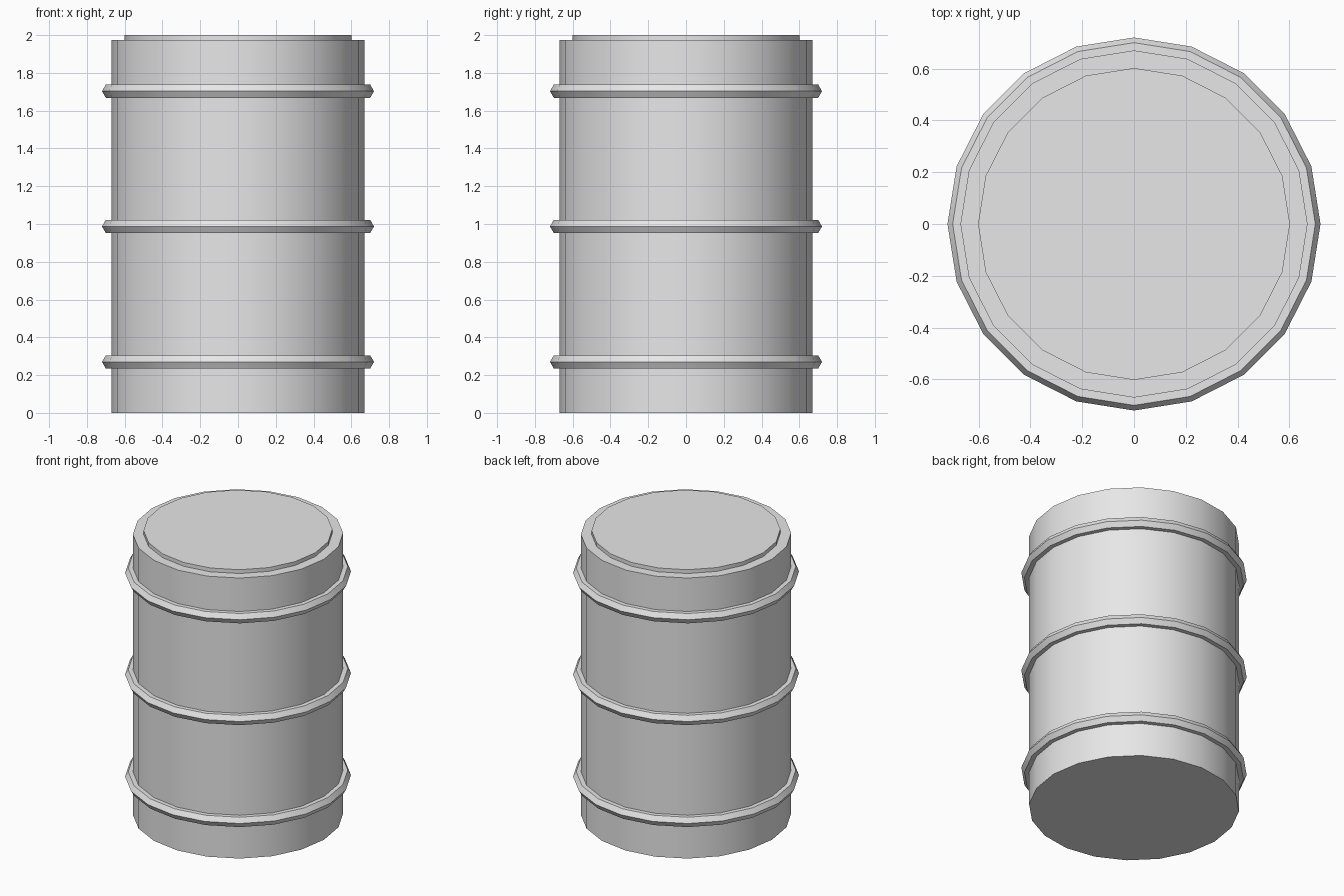
import bpy
import math

SIDES = 20

cube = bpy.data.objects.get("Cube")
if cube:
    bpy.data.objects.remove(cube, do_unlink=True)

# Single painted-metal colour
grey = bpy.data.materials.new("light_grey")
grey.use_nodes = True
colour = (0.8, 0.8, 0.8, 1.0)
grey.diffuse_color = colour
grey.node_tree.nodes["Principled BSDF"].inputs["Base Color"].default_value = colour


def finish(name):
    obj = bpy.context.object
    obj.name = name
    obj.data.materials.append(grey)
    bpy.ops.object.shade_smooth_by_angle(angle=math.radians(30))


def drum(name, radius, bottom, top):
    bpy.ops.mesh.primitive_cylinder_add(
        vertices=SIDES, radius=radius, depth=top - bottom,
        location=(0, 0, (bottom + top) / 2))
    finish(name)


# Barrel wall and raised lid
drum("barrel_body", 0.67, 0, 1.973)
drum("barrel_lid", 0.602, 1.973, 2.0)

# Six-sided hoops around the wall
for name, height in (("lower_hoop", 0.27), ("middle_hoop", 0.987), ("upper_hoop", 1.703)):
    bpy.ops.mesh.primitive_torus_add(
        major_segments=SIDES, minor_segments=6,
        major_radius=0.68, minor_radius=0.04, location=(0, 0, height))
    finish(name)
